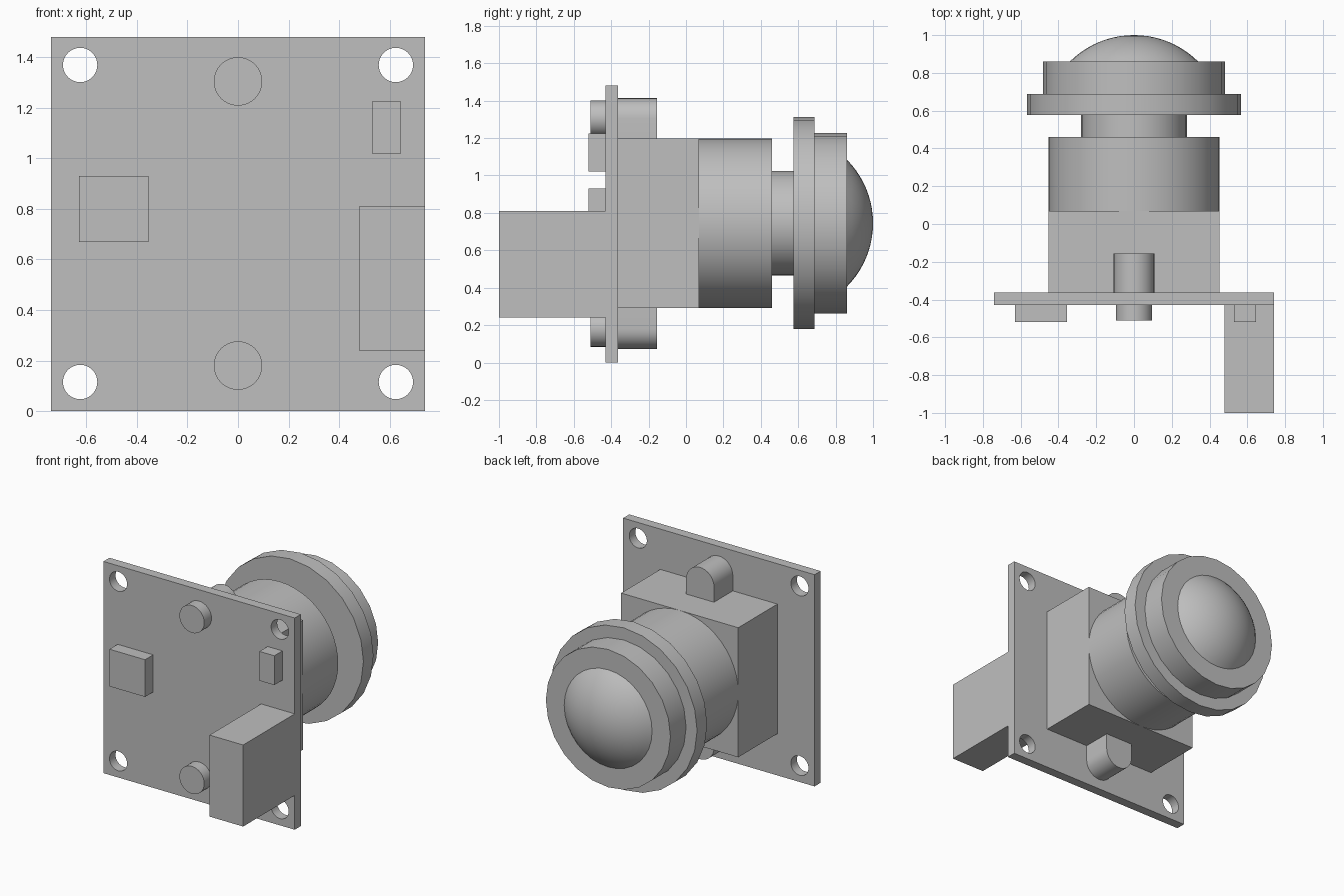
import bpy
import bmesh
from math import sin, cos, pi, tau, radians, asin

cube = bpy.data.objects.get("Cube")
if cube:
    bpy.data.objects.remove(cube, do_unlink=True)

# single material
GREY = (0.52, 0.52, 0.52, 1.0)
grey = bpy.data.materials.new("plain grey")
grey.use_nodes = True
grey.diffuse_color = GREY
grey.node_tree.nodes["Principled BSDF"].inputs["Base Color"].default_value = GREY


def finish(name, bm, smooth):
    bmesh.ops.recalc_face_normals(bm, faces=bm.faces)
    mesh = bpy.data.meshes.new(name)
    bm.to_mesh(mesh)
    bm.free()
    mesh.materials.append(grey)
    obj = bpy.data.objects.new(name, mesh)
    bpy.context.collection.objects.link(obj)
    if smooth:
        bpy.ops.object.select_all(action="DESELECT")
        obj.select_set(True)
        bpy.context.view_layer.objects.active = obj
        bpy.ops.object.shade_smooth_by_angle(angle=radians(30))
    return obj


def prism(name, outline, y0, y1, smooth=False):
    """Extrude an x-z outline from y0 to y1."""
    bm = bmesh.new()
    face = bm.faces.new([bm.verts.new((x, y0, z)) for x, z in outline])
    # keep the first face as the near cap
    new = bmesh.ops.extrude_face_region(bm, geom=[face], use_keep_orig=True)["geom"]
    verts = [v for v in new if isinstance(v, bmesh.types.BMVert)]
    bmesh.ops.translate(bm, verts=verts, vec=(0, y1 - y0, 0))
    return finish(name, bm, smooth)


def box(name, x0, x1, y0, y1, z0, z1):
    return prism(name, [(x0, z0), (x1, z0), (x1, z1), (x0, z1)], y0, y1)


def disc(name, x, z, r, y0, y1, sides=32):
    ring = [(x + r * cos(tau * i / sides), z + r * sin(tau * i / sides))
            for i in range(sides)]
    return prism(name, ring, y0, y1, True)


AXIS = 0.745                   # height of the lens axis
FRONT, BACK = -0.43, -0.363    # circuit board faces

# circuit board with four mounting holes
board = box("circuit_board", -0.74, 0.74, FRONT, BACK, 0, 1.48)
for x in (-0.625, 0.625):
    for z in (0.115, 1.37):
        cutter = disc("hole_cutter", x, z, 0.068, FRONT - 0.1, BACK + 0.1)
        cutter.hide_render = True
        mod = board.modifiers.new("hole", "BOOLEAN")
        mod.operation = "DIFFERENCE"
        mod.solver = "EXACT"
        mod.object = cutter
        bpy.context.view_layer.objects.active = board
        bpy.ops.object.modifier_apply(modifier=mod.name)
        bpy.data.objects.remove(cutter, do_unlink=True)

# components on the front of the board
box("connector", 0.48, 0.74, -1.0, FRONT, 0.24, 0.81)
box("large_chip", -0.63, -0.355, -0.52, FRONT, 0.67, 0.93)
box("small_chip", 0.53, 0.645, -0.52, FRONT, 1.02, 1.225)

# pegs on the front and rounded lugs on the back, above and below the lens
for label, z, up in (("upper", 1.305, 1), ("lower", 0.18, -1)):
    disc(label + "_peg", 0, z, 0.096, -0.51, FRONT)
    r = 0.108
    arch = [(r * cos(pi * i / 16), z + up * r * sin(pi * i / 16)) for i in range(17)]
    root = z - up * 0.13
    prism(label + "_lug", arch + [(-r, root), (r, root)], BACK, -0.155, True)

# lens mount and barrel
box("lens_mount", -0.453, 0.453, BACK, 0.07, 0.292, 1.198)
disc("lens_barrel", 0, AXIS, 0.453, 0.07, 0.46, 48)
disc("lens_neck", 0, AXIS, 0.28, 0.46, 0.576, 32)
disc("lens_flange", 0, AXIS, 0.567, 0.576, 0.687, 24)
disc("lens_ring", 0, AXIS, 0.482, 0.687, 0.86, 24)

# domed glass: an arc turned around the lens axis, closed at its base
rim, rise = 0.34, 0.14
radius = (rim ** 2 + rise ** 2) / (2 * rise)
span = asin(rim / radius)
bm = bmesh.new()
arc = [bm.verts.new((radius * sin(span * i / 10),
                     1 - radius + radius * cos(span * i / 10), AXIS))
       for i in range(11)]
edges = [bm.edges.new(pair) for pair in zip(arc, arc[1:])]
bmesh.ops.spin(bm, geom=arc + edges, cent=(0, 0, AXIS), axis=(0, 1, 0),
               angle=tau, steps=32)
bmesh.ops.remove_doubles(bm, verts=bm.verts, dist=0.0005)
bmesh.ops.holes_fill(bm, edges=[e for e in bm.edges if e.is_boundary], sides=0)
finish("lens_glass", bm, True)
